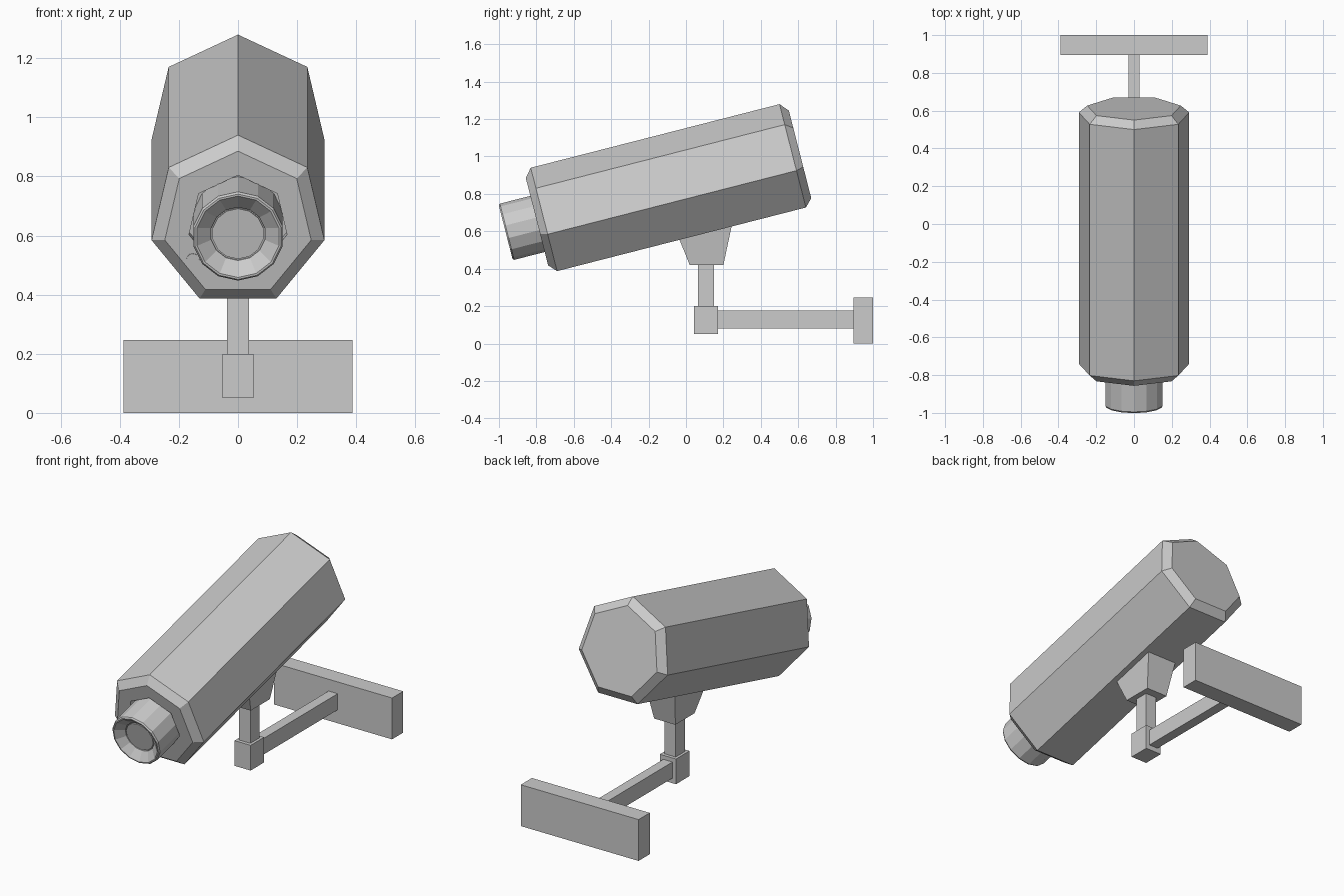
import bpy, bmesh, math
from mathutils import Matrix

if "Cube" in bpy.data.objects:
    bpy.data.objects.remove(bpy.data.objects["Cube"])

TILT = math.radians(14.34)
# Camera frame: local y runs from front to back along the tilted housing
FRAME = Matrix.Translation((0, -0.756, 0.649)) @ Matrix.Rotation(TILT, 4, 'X')


def finish(name, bm):
    bmesh.ops.recalc_face_normals(bm, faces=bm.faces[:])
    mesh = bpy.data.meshes.new(name)
    bm.to_mesh(mesh)
    bm.free()
    obj = bpy.data.objects.new(name, mesh)
    bpy.context.collection.objects.link(obj)
    return obj


def loft(bm, rings):
    """Skin equal-sized vertex rings and cap both ends."""
    vs = [[bm.verts.new(p) for p in ring] for ring in rings]
    n = len(vs[0])
    for a, b in zip(vs, vs[1:]):
        for i in range(n):
            j = (i + 1) % n
            bm.faces.new((a[i], a[j], b[j], b[i]))
    bm.faces.new(vs[0])
    bm.faces.new(vs[-1])


def turned(name, sides, profile, cx=0, cz=0):
    """Polygonal part along the camera axis from (depth, radius) pairs."""
    bm = bmesh.new()
    angles = [2 * math.pi * i / sides for i in range(sides)]
    loft(bm, [[FRAME @ Matrix.Translation((cx + r * math.sin(a), y, cz + r * math.cos(a))).translation
               for a in angles] for y, r in profile])
    return finish(name, bm)


def box(name, x, y0, y1, z0, z1):
    bm = bmesh.new()
    loft(bm, [[(-x, y0, z), (x, y0, z), (x, y1, z), (-x, y1, z)] for z in (z0, z1)])
    return finish(name, bm)


# Seven-sided housing with chamfered ends and a recess around the lens
turned("housing", 7, [(0.0, 0.17), (-0.039, 0.17), (-0.039, 0.254), (0, 0.3),
                      (1.373, 0.3), (1.413, 0.254)])

# Lens barrel with a flared front opening
turned("lens_barrel", 14, [(0.0, 0.155), (-0.207, 0.155), (-0.215, 0.149), (-0.215, 0.142),
                           (-0.175, 0.093), (-0.168, 0.093)])
turned("lens_glass", 14, [(-0.168, 0.088), (-0.175, 0.088)])

# Indicator light on the front face
turned("indicator_light", 12, [(-0.03, 0.022), (-0.043, 0.022)], -0.153, -0.125)

# Tapered saddle whose top follows the sloping underside
bm = bmesh.new()
loft(bm, [[(-0.07, 0.02, 0.42), (0.07, 0.02, 0.42), (0.07, 0.2, 0.42), (-0.07, 0.2, 0.42)],
          [(-0.098, -0.037, 0.56), (0.098, -0.037, 0.56), (0.098, 0.245, 0.632), (-0.098, 0.245, 0.632)]])
finish("saddle", bm)

# Wall bracket
box("post", 0.037, 0.064, 0.15, 0.19, 0.425)
box("hub", 0.053, 0.043, 0.17, 0.05, 0.2)
box("arm", 0.03, 0.16, 0.9, 0.08, 0.176)
box("wall_plate", 0.388, 0.895, 1.0, 0.0, 0.246)
